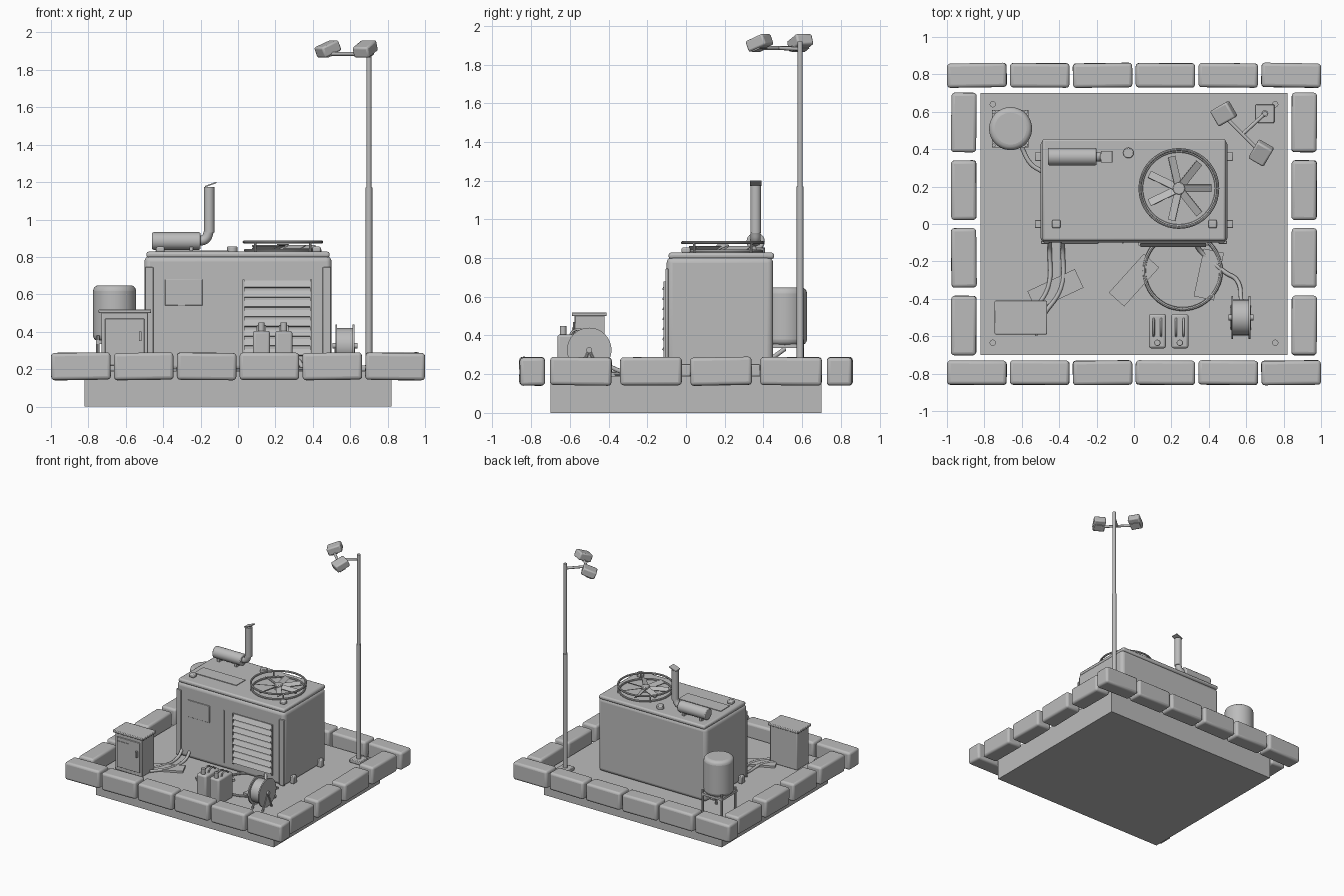
import bpy, math, random
from math import radians, cos, sin, pi
from mathutils import Vector

random.seed(4)
cube = bpy.data.objects.get("Cube")
if cube:
    bpy.data.objects.remove(cube, do_unlink=True)

GREY = (0.5, 0.5, 0.5, 1)
grey = bpy.data.materials.new("plain grey")
grey.use_nodes = True
grey.diffuse_color = GREY
grey.node_tree.nodes["Principled BSDF"].inputs["Base Color"].default_value = GREY
FLOOR = 0.19


def finish(name, bevel=0, segments=2):
    ob = bpy.context.object
    ob.name = name
    ob.data.materials.append(grey)
    if bevel:
        bpy.ops.object.transform_apply(location=False, rotation=False, scale=True)
        mod = ob.modifiers.new("bevel", "BEVEL")
        mod.width, mod.segments = bevel, segments
        mod.limit_method = "ANGLE"
    bpy.ops.object.shade_smooth_by_angle(angle=radians(35))
    return ob


def box(name, loc, size, rot=(0, 0, 0), bevel=0, segments=2):
    bpy.ops.mesh.primitive_cube_add(size=1, location=loc, rotation=rot)
    bpy.context.object.scale = size
    return finish(name, bevel, segments)


def span(name, x, y, z, bevel=0, segments=2):
    # box given by its limits on each axis
    ax = (x, y, z)
    return box(name, [(a + b) / 2 for a, b in ax], [b - a for a, b in ax], bevel=bevel, segments=segments)


def rod(name, a, b, r, bevel=0, sides=24, segments=2):
    a, b = Vector(a), Vector(b)
    d = b - a
    bpy.ops.mesh.primitive_cylinder_add(vertices=sides, radius=r, depth=d.length, location=(a + b) / 2,
                                        rotation=d.to_track_quat("Z", "Y").to_euler())
    return finish(name, bevel, segments)


def tube(name, points, r):
    # bent pipe or cable through the points
    cu = bpy.data.curves.new(name, "CURVE")
    cu.dimensions, cu.bevel_depth, cu.bevel_resolution = "3D", r, 2
    cu.resolution_u, cu.use_fill_caps = 6, True
    sp = cu.splines.new("BEZIER")
    sp.bezier_points.add(len(points) - 1)
    for p, co in zip(sp.bezier_points, points):
        p.co = co
        p.handle_left_type = p.handle_right_type = "AUTO"
    cu.materials.append(grey)
    ob = bpy.data.objects.new(name, cu)
    bpy.context.collection.objects.link(ob)


def ring(name, loc, major, minor):
    bpy.ops.mesh.primitive_torus_add(location=loc, major_radius=major, minor_radius=minor,
                                     major_segments=48, minor_segments=8)
    return finish(name)


# foundation slab with corner bolts
span("slab", (-0.82, 0.82), (-0.7, 0.7), (0, FLOOR))
for x in (-0.755, 0.755):
    for y in (-0.635, 0.64):
        rod("slab_bolt", (x, y, FLOOR), (x, y, FLOOR + 0.015), 0.017, sides=12)


# perimeter wall of barrier blocks
def barrier(x, y, size):
    tilt = [radians(random.uniform(-1, 1)) for _ in range(3)]
    box("barrier_block", (x, y, 0.215), size, tilt, 0.018, 3)


for side in (-1, 1):
    for i in range(6):
        barrier((i - 2.5) * 0.336, side * 0.795, (0.318, 0.13, 0.145))
    for i in range(4):
        barrier(side * 0.91, (i - 1.5) * 0.362, (0.135, 0.318, 0.145))

# generator housing
span("housing", (-0.5, 0.5), (-0.1, 0.45), (FLOOR, 0.805), 0.03, 4)
span("roof_panel", (-0.49, 0.49), (-0.09, 0.455), (0.795, 0.828), 0.012)
for x in (-1, 1):
    box("corner_post", (x * 0.475, -0.098, 0.47), (0.045, 0.016, 0.55), bevel=0.004)
    for y in (0, 0.36):
        box("mounting_foot", (x * 0.51, y, FLOOR + 0.03), (0.04, 0.045, 0.06), bevel=0.005)
span("door_seam", (-0.064, -0.056), (-0.104, -0.09), (0.24, 0.68))
span("control_panel", (-0.39, -0.19), (-0.106, -0.09), (0.54, 0.68), 0.003)

# louvred vent
span("vent_back", (0.03, 0.39), (-0.105, -0.09), (0.26, 0.68))
for i in range(8):
    box("vent_slat", (0.21, -0.11, 0.655 - i * 0.052), (0.35, 0.008, 0.042), (radians(-28), 0, 0))
for x in (0.03, 0.39):
    box("vent_frame", (x, -0.108, 0.47), (0.01, 0.016, 0.42))

# roof fittings
span("roof_hatch", (-0.44, -0.05), (0.05, 0.17), (0.82, 0.833))
rod("filler_cap", (-0.03, 0.38, 0.82), (-0.03, 0.38, 0.855), 0.028, 0.004)
for x in (-0.415, 0.42):
    box("lifting_lug", (x, 0, 0.84), (0.045, 0.045, 0.03), bevel=0.008)

# exhaust
rod("muffler", (-0.46, 0.36, 0.885), (-0.2, 0.36, 0.885), 0.047, 0.008, 32)
for x in (-0.41, -0.25):
    box("muffler_bracket", (x, 0.36, 0.84), (0.02, 0.07, 0.04))
tube("exhaust_elbow", [(-0.21, 0.36, 0.885), (-0.175, 0.36, 0.895), (-0.154, 0.36, 0.94)], 0.026)
rod("exhaust_stack", (-0.154, 0.36, 0.93), (-0.154, 0.36, 1.175), 0.028)
box("rain_flap", (-0.146, 0.36, 1.187), (0.065, 0.06, 0.007), (0, radians(-20), 0))

# cooling fan
FX, FY = 0.24, 0.19
ring("fan_guard", (FX, FY, 0.88), 0.208, 0.008)
ring("fan_rim", (FX, FY, 0.835), 0.2, 0.008)
rod("fan_hub", (FX, FY, 0.825), (FX, FY, 0.87), 0.032, 0.004)
for i in range(7):
    a = i * 2 * pi / 7
    box("fan_blade", (FX + 0.1 * cos(a), FY + 0.1 * sin(a), 0.852), (0.15, 0.042, 0.005), (radians(25), 0, a))
for i in range(4):
    a = pi / 4 + i * pi / 2
    x, y = FX + 0.208 * cos(a), FY + 0.208 * sin(a)
    rod("fan_post", (x, y, 0.82), (x, y, 0.88), 0.007, sides=10)

# fuel tank on a stand
TX, TY = -0.66, 0.51
rod("tank", (TX, TY, 0.35), (TX, TY, 0.648), 0.115, 0.03, 40, 4)
span("tank_stand", (-0.76, -0.565), (0.41, 0.61), (0.335, 0.355))
for x in (-0.75, -0.575):
    for y in (0.42, 0.6):
        rod("tank_leg", (x, y, FLOOR), (x, y, 0.38), 0.01, sides=10)
tube("fuel_pipe", [(TX, TY, 0.33), (-0.61, 0.43, 0.28), (-0.55, 0.32, 0.27), (-0.49, 0.28, 0.27)], 0.012)

# switch cabinet
span("cabinet", (-0.73, -0.48), (-0.575, -0.42), (FLOOR, 0.505), 0.005)
span("cabinet_lid", (-0.745, -0.465), (-0.59, -0.41), (0.5, 0.52), 0.005)
span("cabinet_door", (-0.71, -0.5), (-0.584, -0.57), (0.22, 0.47), 0.003)
span("cabinet_panel", (-0.7, -0.6), (-0.588, -0.58), (0.33, 0.44))
span("cabinet_handle", (-0.53, -0.515), (-0.6, -0.58), (0.35, 0.4))

# jerry cans
for x in (0.125, 0.245):
    span("jerry_can", (x - 0.046, x + 0.046), (-0.665, -0.48), (FLOOR, 0.405), 0.014, 3)
    rod("can_cap", (x, -0.635, 0.4), (x, -0.635, 0.45), 0.017, 0.003, 16)
    for dx in (-0.02, 0.02):
        tube("can_handle", [(x + dx, -0.6, 0.4), (x + dx, -0.58, 0.425), (x + dx, -0.53, 0.425),
                            (x + dx, -0.505, 0.4)], 0.006)

# cable reel
RY, RZ = -0.5, 0.325
for x in (0.525, 0.618):
    rod("reel_flange", (x - 0.005, RY, RZ), (x + 0.005, RY, RZ), 0.115, sides=40)
    for y in (-0.56, -0.44):
        rod("reel_leg", (x, y, FLOOR), (x, RY, RZ), 0.009, sides=10)
rod("wound_cable", (0.527, RY, RZ), (0.616, RY, RZ), 0.095, sides=40)
rod("reel_axle", (0.505, RY, RZ), (0.638, RY, RZ), 0.015, sides=12)

# ground cables and the coiled hose
G = FLOOR + 0.012
for dx in (0, 0.07):
    tube("power_cable", [(-0.45 + dx, -0.09, 0.25), (-0.45 + dx, -0.15, G), (-0.46 + dx, -0.34, G),
                         (-0.55 + dx, -0.48, G)], 0.012)
tube("reel_cable", [(0.32, -0.09, 0.25), (0.36, -0.15, G), (0.49, -0.26, G), (0.55, -0.3, G),
                    (0.575, -0.42, 0.25)], 0.012)
ring("hose_coil", (0.26, -0.25, G), 0.205, 0.01)

# loose planks on the slab
for x, y, length, turn in ((-0.42, -0.35, 0.28, 25), (0, -0.3, 0.28, 48), (0.4, -0.27, 0.26, 78)):
    box("plank", (x, y, FLOOR + 0.008), (length, 0.11, 0.016), (0, 0, radians(turn)))

# floodlight mast
MX, MY = 0.7, 0.59
box("mast_plate", (MX, MY, FLOOR + 0.015), (0.1, 0.1, 0.03), bevel=0.005)
rod("mast_lower", (MX, MY, FLOOR), (MX, MY, 1.17), 0.018)
rod("mast_upper", (MX, MY, 1.16), (MX, MY, 1.92), 0.013)
rod("mast_arm", (MX, MY, 1.88), (0.58, 0.48, 1.885), 0.01, sides=12)
rod("lamp_bar", (0.49, 0.57, 1.885), (0.67, 0.39, 1.885), 0.01, sides=12)
for x, y, turn in ((0.48, 0.59, -60), (0.68, 0.38, -30)):
    box("floodlight", (x, y, 1.912), (0.095, 0.11, 0.06), (radians(22), 0, radians(turn)), 0.01)
    box("lamp_bracket", (x, y, 1.88), (0.08, 0.05, 0.012), (radians(22), 0, radians(turn)))
